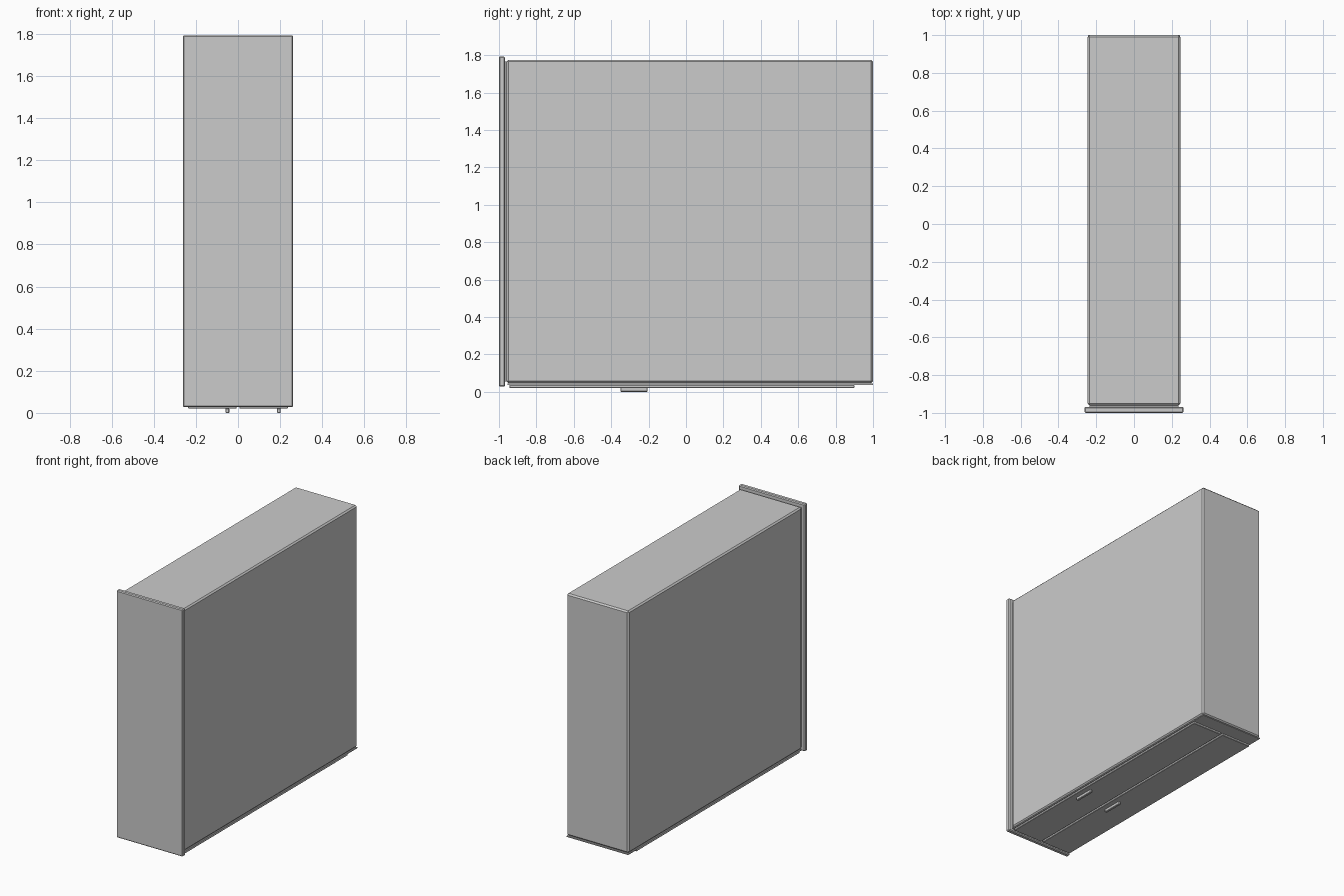
import bpy

cube = bpy.data.objects.get("Cube")
if cube:
    bpy.data.objects.remove(cube, do_unlink=True)

GREY = (0.6, 0.6, 0.6, 1)
grey = bpy.data.materials.new("plain grey")
grey.use_nodes = True
grey.diffuse_color = GREY
grey.node_tree.nodes["Principled BSDF"].inputs["Base Color"].default_value = GREY


def box(name, x, y, z, bevel=0.0):
    """Box from (low, high) ranges, with an optional chamfer."""
    spans = (x, y, z)
    bpy.ops.mesh.primitive_cube_add(size=1, location=[(a + b) / 2 for a, b in spans])
    ob = bpy.context.object
    ob.name = name
    ob.scale = [b - a for a, b in spans]
    bpy.ops.object.transform_apply(location=False, rotation=False, scale=True)
    ob.data.materials.append(grey)
    if bevel:
        mod = ob.modifiers.new("chamfer", "BEVEL")
        mod.width = bevel
        mod.segments = 1
    return ob


# Main carcass with chamfered edges
box("cabinet_body", (-0.245, 0.245), (-0.96, 1.0), (0.047, 1.775), 0.01)

# Large panel overhanging the front, joined by a narrow recessed neck
box("front_panel", (-0.262, 0.262), (-1.0, -0.968), (0.027, 1.793), 0.006)
box("panel_neck", (-0.235, 0.235), (-0.97, -0.95), (0.055, 1.765))

# Thin base plate beneath the carcass
box("base_neck", (-0.235, 0.235), (-0.95, 0.99), (0.04, 0.06))
box("base_plate", (-0.243, 0.243), (-0.955, 1.0), (0.036, 0.043))

# Pair of doors on the underside, each with a handle near its left edge
for side, centre in (("right", -0.122), ("left", 0.122)):
    box(side + "_door", (centre - 0.116, centre + 0.116), (-0.945, 0.9), (0.021, 0.037), 0.003)
    grip = centre + 0.072
    box(side + "_handle", (grip - 0.009, grip + 0.009), (-0.35, -0.205), (0.0, 0.022), 0.003)
